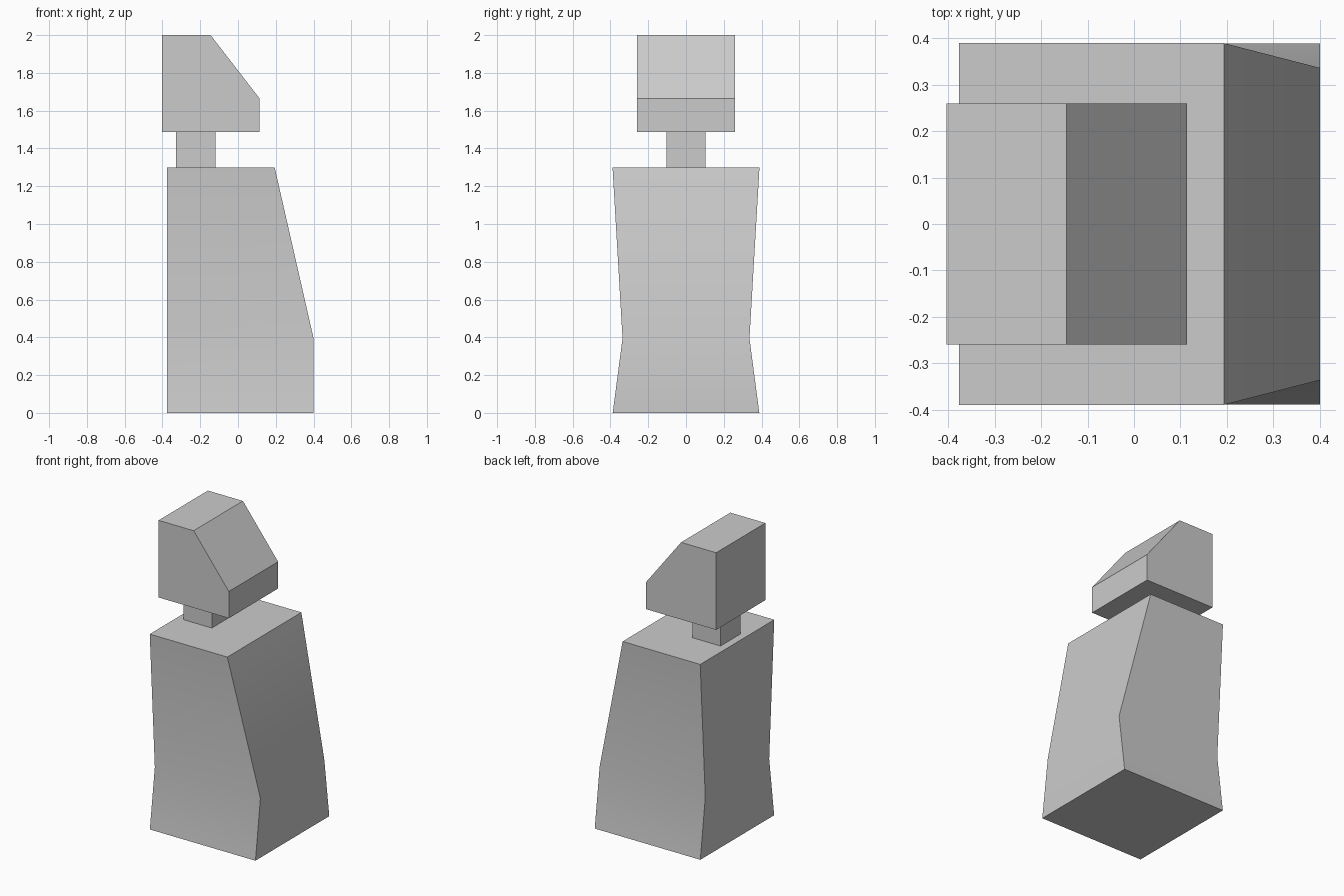
import bpy
import bmesh

cube = bpy.data.objects.get("Cube")
if cube:
    bpy.data.objects.remove(cube, do_unlink=True)

# Single flat grey for the whole model
GREY = (0.6, 0.6, 0.6, 1.0)
grey = bpy.data.materials.new("plain grey")
grey.use_nodes = True
grey.diffuse_color = GREY
grey.node_tree.nodes["Principled BSDF"].inputs["Base Color"].default_value = GREY


def add_object(name, bm):
    bmesh.ops.recalc_face_normals(bm, faces=bm.faces)
    mesh = bpy.data.meshes.new(name)
    bm.to_mesh(mesh)
    bm.free()
    mesh.materials.append(grey)
    obj = bpy.data.objects.new(name, mesh)
    bpy.context.collection.objects.link(obj)
    return obj


def loft_rings(name, rings):
    """Stack rectangles (z, x_min, x_max, half_depth) into a closed solid."""
    bm = bmesh.new()
    loops = []
    for z, x0, x1, d in rings:
        corners = ((x0, -d), (x1, -d), (x1, d), (x0, d))
        loops.append([bm.verts.new((x, y, z)) for x, y in corners])
    for low, high in zip(loops, loops[1:]):
        for i in range(4):
            j = (i + 1) % 4
            bm.faces.new((low[i], low[j], high[j], high[i]))
    bm.faces.new(loops[0][::-1])
    bm.faces.new(loops[-1])
    return add_object(name, bm)


def extrude_profile(name, profile, half_depth):
    """Extrude an (x, z) outline along y."""
    bm = bmesh.new()
    face = bm.faces.new([bm.verts.new((x, -half_depth, z)) for x, z in profile])
    result = bmesh.ops.extrude_face_region(bm, geom=[face], use_keep_orig=True)
    moved = [v for v in result["geom"] if isinstance(v, bmesh.types.BMVert)]
    bmesh.ops.translate(bm, verts=moved, vec=(0, 2 * half_depth, 0))
    return add_object(name, bm)


# Waisted body with a sloping chest, softly shaded across the waist
body = loft_rings("body", [
    (0.0, -0.377, 0.4, 0.388),
    (0.395, -0.377, 0.4, 0.336),
    (1.3, -0.377, 0.194, 0.389),
])
bpy.ops.object.select_all(action="DESELECT")
body.select_set(True)
bpy.context.view_layer.objects.active = body
bpy.ops.object.shade_smooth_by_angle()

# Square neck
loft_rings("neck", [
    (1.3, -0.327, -0.12, 0.104),
    (1.487, -0.327, -0.12, 0.104),
])

# Head with a slanted face
extrude_profile("head", [
    (-0.403, 1.487), (0.114, 1.487), (0.114, 1.665),
    (-0.145, 2.0), (-0.403, 2.0),
], 0.259)
